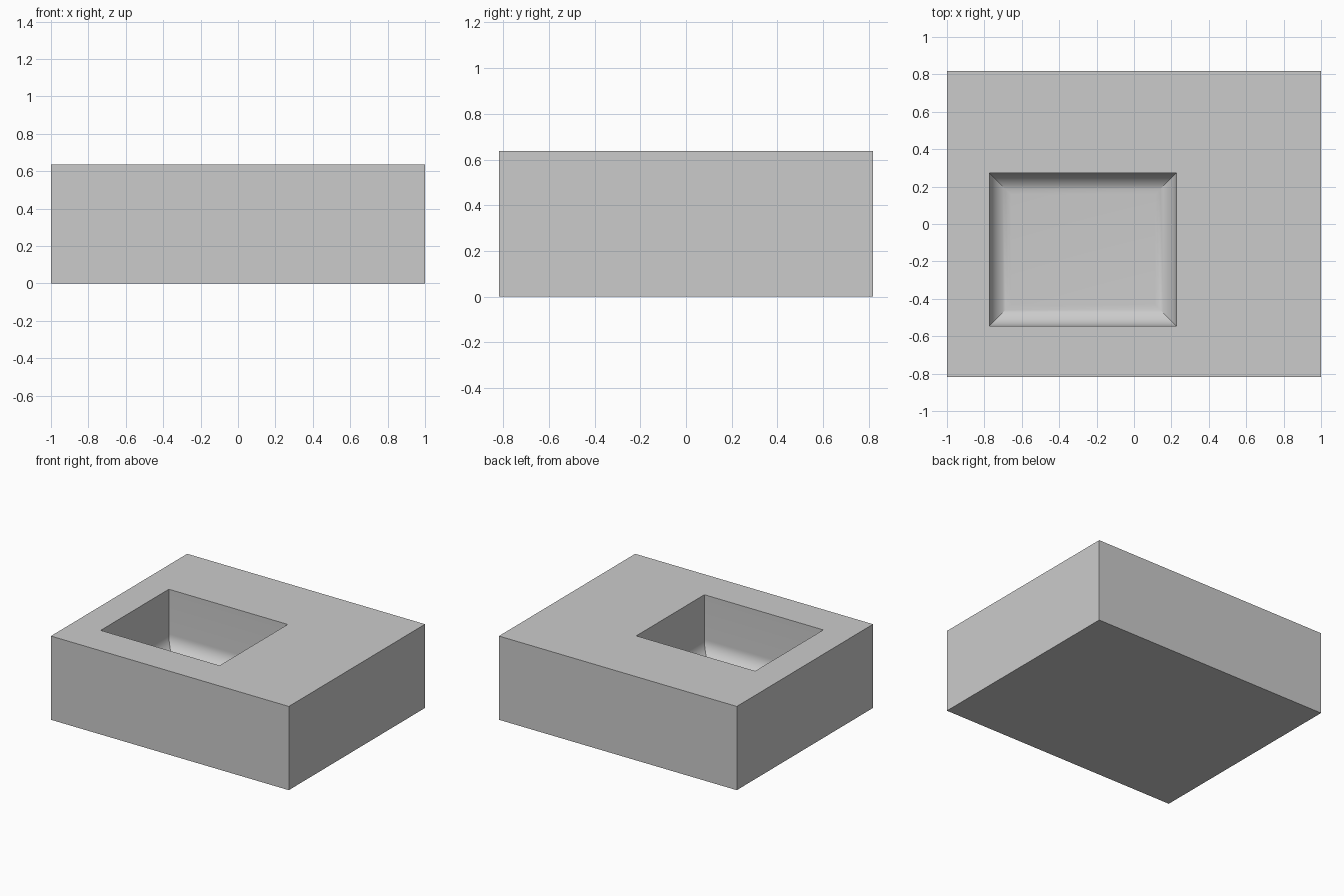
import bpy
import bmesh
from math import sin, cos, pi, radians

cube = bpy.data.objects.get("Cube")
if cube:
    bpy.data.objects.remove(cube, do_unlink=True)

U = 2 / 11                      # module: block is 11 x 9 x 3.5 modules
W, D, H = 11 * U, 9 * U, 3.5 * U
X0, X1 = -W / 2 + 1.25 * U, -W / 2 + 6.75 * U
Y0, Y1 = -D / 2 + 1.5 * U, -D / 2 + 6 * U
FLOOR, R, STEPS = U, 0.115, 12

# Plain grey material
grey = bpy.data.materials.new("plain_grey")
grey.use_nodes = True
colour = (0.6, 0.6, 0.6, 1)
grey.diffuse_color = colour
grey.node_tree.nodes["Principled BSDF"].inputs["Base Color"].default_value = colour

bm = bmesh.new()


def ring(x0, x1, y0, y1, z):
    return [bm.verts.new((x, y, z)) for x, y in ((x0, y0), (x1, y0), (x1, y1), (x0, y1))]


def bridge(a, b):
    for i in range(4):
        j = (i + 1) % 4
        bm.faces.new((a[i], a[j], b[j], b[i]))


# Outer block, top rim and straight pocket walls
rings = [ring(-W / 2, W / 2, -D / 2, D / 2, 0),
         ring(-W / 2, W / 2, -D / 2, D / 2, H),
         ring(X0, X1, Y0, Y1, H)]

# Rounded fillet running into the pocket floor, mitred at the corners
for k in range(STEPS + 1):
    t = k / STEPS * pi / 2
    inset = R * (1 - cos(t))
    rings.append(ring(X0 + inset, X1 - inset, Y0 + inset, Y1 - inset,
                      FLOOR + R * (1 - sin(t))))

for a, b in zip(rings, rings[1:]):
    bridge(a, b)
bm.faces.new(rings[0][::-1])
bm.faces.new(rings[-1])
bmesh.ops.recalc_face_normals(bm, faces=bm.faces)

mesh = bpy.data.meshes.new("block_with_pocket")
bm.to_mesh(mesh)
bm.free()
mesh.materials.append(grey)
block = bpy.data.objects.new("block_with_pocket", mesh)
bpy.context.collection.objects.link(block)

# Smooth the fillet, keep the corners sharp
bpy.ops.object.select_all(action="DESELECT")
block.select_set(True)
bpy.context.view_layer.objects.active = block
bpy.ops.object.shade_smooth_by_angle(angle=radians(20))
